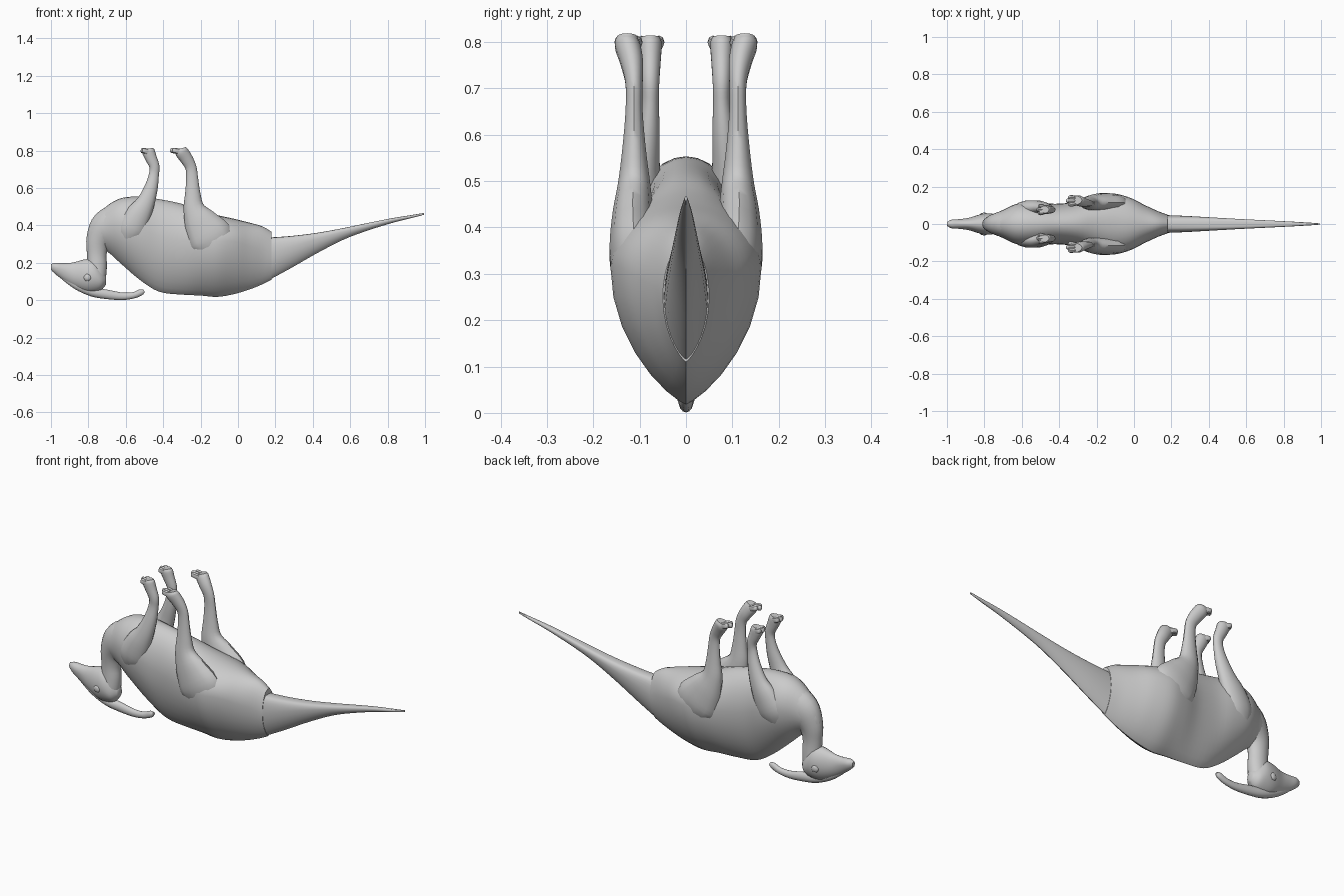
import bpy, bmesh, math
from mathutils import Vector


def smooth_rows(rows, n):
    """Catmull-Rom interpolation of tuples."""
    out = []
    for i in range(len(rows) - 1):
        p0, p1 = rows[max(i - 1, 0)], rows[i]
        p2, p3 = rows[i + 1], rows[min(i + 2, len(rows) - 1)]
        for k in range(n):
            t = k / n
            out.append([0.5 * (2 * b + (c - a) * t + (2 * a - 5 * b + 4 * c - d) * t * t
                               + (3 * b - a - 3 * c + d) * t ** 3)
                        for a, b, c, d in zip(p0, p1, p2, p3)])
    return out + [list(rows[-1])]


def skin(name, rings):
    """Bridge closed rings of points and cap both ends."""
    bm = bmesh.new()
    loops = [[bm.verts.new(p) for p in r] for r in rings]
    n = len(loops[0])
    for a, b in zip(loops, loops[1:]):
        for i in range(n):
            j = (i + 1) % n
            bm.faces.new((a[i], a[j], b[j], b[i]))
    bm.faces.new(loops[0][::-1])
    bm.faces.new(loops[-1])
    bmesh.ops.recalc_face_normals(bm, faces=bm.faces)
    me = bpy.data.meshes.new(name)
    bm.to_mesh(me)
    bm.free()
    ob = bpy.data.objects.new(name, me)
    bpy.context.collection.objects.link(ob)
    bpy.ops.object.select_all(action='DESELECT')
    ob.select_set(True)
    bpy.context.view_layer.objects.active = ob
    bpy.ops.object.shade_smooth_by_angle(angle=math.radians(40))
    return ob


def hull(name, rows, low_pow=1.0, top_pow=1.0, sides=28, n=4):
    """Loft along x; rows = (x, z low, z high, half width, height ratio of widest point)."""
    rings = []
    for x, lo, hi, w, m in smooth_rows(rows, n):
        zm, ring = lo + (hi - lo) * m, []
        for i in range(sides):
            a = 2 * math.pi * i / sides
            c, s = math.cos(a), math.sin(a)
            p = top_pow if s > 0 else low_pow
            y = math.copysign(abs(c) ** p, c) * w
            ring.append((x, y, zm + s * ((hi - zm) if s > 0 else (zm - lo))))
        rings.append(ring)
    return skin(name, rings)


def tube(name, rows, side=1, sides=14, n=4):
    """Loft along a path; rows = (x, y, z, radius in the xz plane, radius in y)."""
    pts = smooth_rows(rows, n)
    rings = []
    for i, (x, y, z, a, b) in enumerate(pts):
        p, q = pts[max(i - 1, 0)], pts[min(i + 1, len(pts) - 1)]
        t = Vector((q[0] - p[0], 0, q[2] - p[2])).normalized()
        u = t.cross(Vector((0, 1, 0)))
        rings.append([Vector((x, side * y, z)) + u * a * math.cos(g) + Vector((0, 1, 0)) * b * math.sin(g)
                      for g in (2 * math.pi * k / sides for k in range(sides))])
    return skin(name, rings)


# Trunk: the animal lies on its back, so the narrow spine is at the bottom
hull("body", [
    (-0.805, 0.31, 0.36, 0.015, 0.5), (-0.78, 0.29, 0.425, 0.04, 0.5),
    (-0.70, 0.26, 0.505, 0.075, 0.55), (-0.62, 0.19, 0.547, 0.11, 0.6),
    (-0.52, 0.105, 0.553, 0.115, 0.62), (-0.42, 0.045, 0.54, 0.108, 0.6),
    (-0.30, 0.03, 0.515, 0.12, 0.6), (-0.20, 0.025, 0.48, 0.15, 0.64),
    (-0.11, 0.018, 0.455, 0.163, 0.68), (-0.02, 0.033, 0.435, 0.14, 0.7),
    (0.06, 0.057, 0.415, 0.10, 0.65), (0.13, 0.085, 0.395, 0.068, 0.6),
    (0.18, 0.11, 0.365, 0.05, 0.55)], low_pow=1.6)

# Tail: wedge-like with a flat upper side, stepped down from the belly
hull("tail", [
    (0.16, 0.105, 0.335, 0.048, 0.6), (0.28, 0.17, 0.343, 0.043, 0.65),
    (0.42, 0.25, 0.36, 0.035, 0.7), (0.56, 0.322, 0.385, 0.027, 0.7),
    (0.68, 0.368, 0.41, 0.021, 0.65), (0.82, 0.412, 0.438, 0.014, 0.6),
    (0.93, 0.44, 0.456, 0.008, 0.5), (0.995, 0.457, 0.467, 0.003, 0.5)],
    low_pow=1.5, top_pow=0.5)

# Neck drops from the chest to the head
tube("neck", [
    (-0.62, 0, 0.42, 0.11, 0.09), (-0.70, 0, 0.38, 0.10, 0.07),
    (-0.745, 0, 0.32, 0.068, 0.05), (-0.755, 0, 0.25, 0.053, 0.04),
    (-0.753, 0, 0.18, 0.052, 0.042), (-0.76, 0, 0.11, 0.05, 0.045),
    (-0.77, 0, 0.07, 0.03, 0.03)], sides=20)

# Head with flat beak
hull("head", [
    (-1.0, 0.162, 0.193, 0.010, 0.5), (-0.975, 0.138, 0.20, 0.023, 0.6),
    (-0.93, 0.105, 0.198, 0.026, 0.6), (-0.88, 0.073, 0.202, 0.034, 0.5),
    (-0.82, 0.045, 0.218, 0.052, 0.5), (-0.77, 0.042, 0.215, 0.057, 0.5),
    (-0.73, 0.055, 0.17, 0.045, 0.45), (-0.705, 0.085, 0.13, 0.018, 0.5)], low_pow=1.2)

# Long curved crest
tube("head_crest", [
    (-0.93, 0, 0.125, 0.018, 0.012), (-0.86, 0, 0.08, 0.024, 0.02),
    (-0.78, 0, 0.045, 0.025, 0.022), (-0.70, 0, 0.031, 0.025, 0.018),
    (-0.62, 0, 0.021, 0.02, 0.015), (-0.56, 0, 0.026, 0.017, 0.014),
    (-0.52, 0, 0.042, 0.017, 0.013), (-0.502, 0, 0.05, 0.008, 0.008)])

for side, tag in ((-1, "near"), (1, "far")):
    # Eye ridge
    tube("eye_" + tag, [(-0.825, 0.046, 0.125, 0.004, 0.004), (-0.815, 0.05, 0.123, 0.018, 0.009),
                        (-0.795, 0.052, 0.12, 0.018, 0.009), (-0.785, 0.05, 0.118, 0.004, 0.004)],
         side, 10, 2)
    # Front leg, flaring into the shoulder
    tube("front_leg_" + tag, [
        (-0.60, 0.07, 0.30, 0.03, 0.02), (-0.575, 0.082, 0.37, 0.075, 0.04),
        (-0.535, 0.085, 0.45, 0.07, 0.043), (-0.495, 0.088, 0.52, 0.05, 0.033),
        (-0.465, 0.082, 0.60, 0.036, 0.026), (-0.45, 0.077, 0.67, 0.027, 0.019),
        (-0.447, 0.077, 0.715, 0.027, 0.02), (-0.465, 0.077, 0.76, 0.031, 0.023),
        (-0.479, 0.077, 0.795, 0.034, 0.025), (-0.482, 0.077, 0.811, 0.028, 0.02)], side)
    # Hind leg, flaring into the heavy thigh
    tube("hind_leg_" + tag, [
        (-0.10, 0.10, 0.22, 0.05, 0.03), (-0.14, 0.112, 0.32, 0.12, 0.052),
        (-0.195, 0.115, 0.41, 0.095, 0.046), (-0.235, 0.112, 0.49, 0.058, 0.036),
        (-0.242, 0.112, 0.57, 0.041, 0.026), (-0.245, 0.112, 0.65, 0.032, 0.019),
        (-0.252, 0.112, 0.71, 0.03, 0.019), (-0.275, 0.117, 0.755, 0.034, 0.025),
        (-0.30, 0.126, 0.792, 0.036, 0.028), (-0.307, 0.127, 0.811, 0.03, 0.022)], side)
    # Three blunt toes on each foot
    for leg, x, y, reach in (("front", -0.478, 0.077, 0.042), ("hind", -0.303, 0.124, 0.06)):
        for k in (-1, 0, 1):
            r = reach * (1 if k == 0 else 0.8)
            yy = y + k * 0.018
            tube(f"{leg}_toe_{tag}_{k + 2}", [
                (x + 0.01, y + k * 0.01, 0.788, 0.018, 0.011),
                (x - r * 0.5, yy, 0.798, 0.015, 0.012),
                (x - r * 0.9, yy, 0.801, 0.013, 0.011),
                (x - r, yy, 0.802, 0.005, 0.005)], side, 8, 2)
